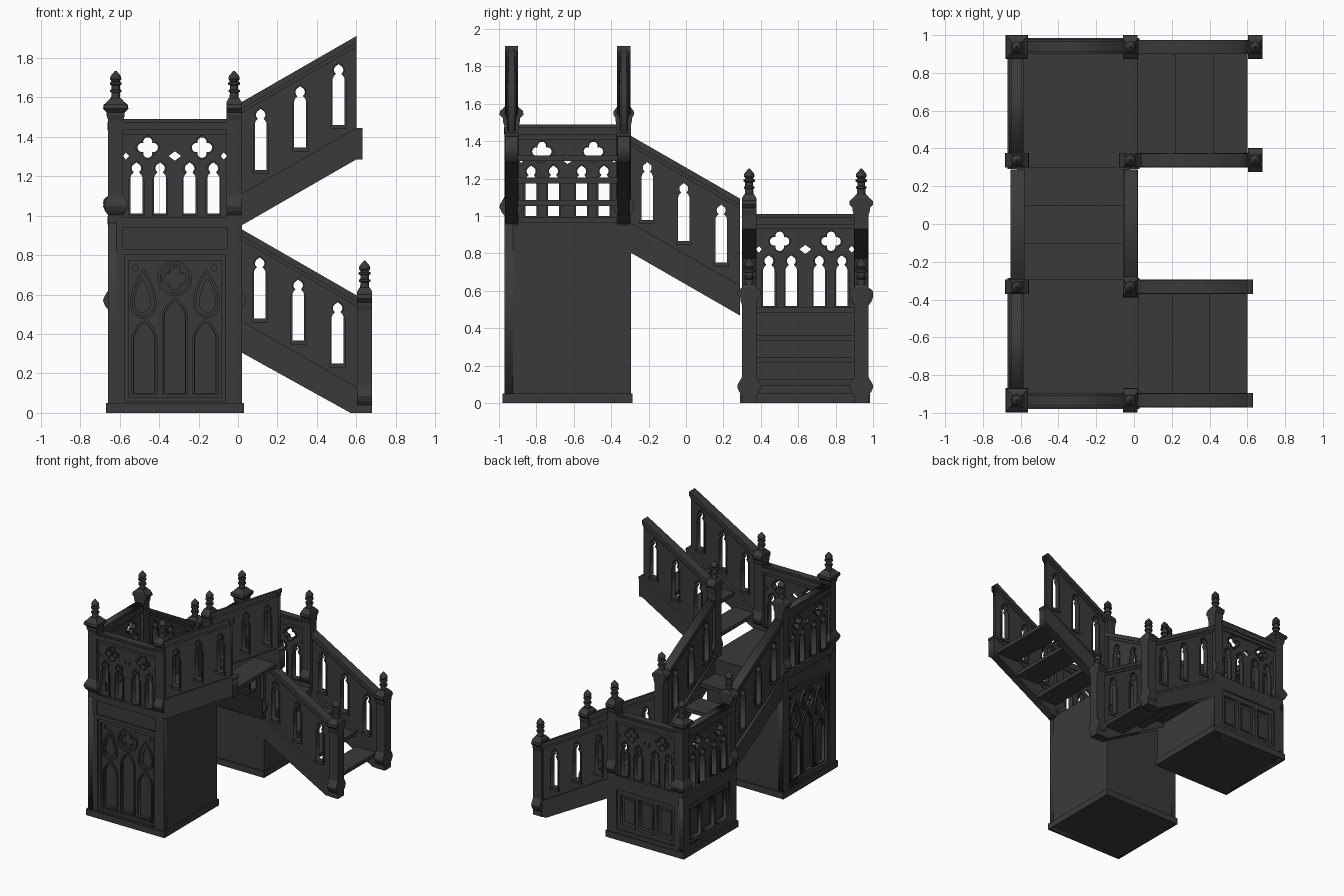
import bpy, bmesh, math
from mathutils import Matrix, Vector

cube = bpy.data.objects.get("Cube")
if cube:
    bpy.data.objects.remove(cube, do_unlink=True)

STONE = (0.042, 0.042, 0.042, 1)
stone = bpy.data.materials.new("dark_stone")
stone.use_nodes = True
stone.diffuse_color = STONE
bsdf = stone.node_tree.nodes["Principled BSDF"]
bsdf.inputs["Base Color"].default_value = STONE
bsdf.inputs["Roughness"].default_value = 0.8
X, Y, UP = Vector((1, 0, 0)), Vector((0, 1, 0)), Vector((0, 0, 1))


def add(name, mesh):
    mesh.materials.clear()
    mesh.materials.append(stone)
    ob = bpy.data.objects.new(name, mesh)
    bpy.context.collection.objects.link(ob)
    return ob


def box(name, x0, x1, y0, y1, z0, z1):
    bm = bmesh.new()
    bmesh.ops.create_cube(bm, size=1)
    bmesh.ops.scale(bm, vec=(x1 - x0, y1 - y0, z1 - z0), verts=bm.verts)
    bmesh.ops.translate(bm, vec=((x0 + x1) / 2, (y0 + y1) / 2, (z0 + z1) / 2), verts=bm.verts)
    mesh = bpy.data.meshes.new(name)
    bm.to_mesh(mesh)
    bm.free()
    return add(name, mesh)


def frame(origin, u):
    """Upright drawing plane: local x runs along u, local y up, local z outward."""
    n = u.cross(UP)
    return Matrix.Translation(origin) @ Matrix((u, UP, n)).transposed().to_4x4()


def plate(name, m, outlines, d0, d1):
    """Slab between depths d0 and d1; every outline after the first is a hole or island."""
    cu = bpy.data.curves.new(name, "CURVE")
    cu.dimensions, cu.fill_mode, cu.extrude = "2D", "BOTH", (d1 - d0) / 2
    for pts in outlines:
        sp = cu.splines.new("POLY")
        sp.points.add(len(pts) - 1)
        for p, (a, b) in zip(sp.points, pts):
            p.co = (a, b, 0, 1)
        sp.use_cyclic_u = True
    tmp = bpy.data.objects.new(name + "_curve", cu)
    bpy.context.collection.objects.link(tmp)
    bpy.context.view_layer.update()
    mesh = bpy.data.meshes.new_from_object(tmp.evaluated_get(bpy.context.evaluated_depsgraph_get()))
    bpy.data.objects.remove(tmp, do_unlink=True)
    ob = add(name, mesh)
    ob.matrix_world = m @ Matrix.Translation((0, 0, (d0 + d1) / 2))
    return ob


# Outline shapes
def rect(a0, a1, b0, b1):
    return [(a0, b0), (a1, b0), (a1, b1), (a0, b1)]


def ellipse(c, z, r, s, n=24):
    return [(c + r * math.cos(i * math.tau / n), z + s * math.sin(i * math.tau / n)) for i in range(n)]


def mirrored(c, half):
    return [(c + a, b) for a, b in half] + [(c - a, b) for a, b in reversed(half) if a > 1e-6]


def lancet(c, z0, z1, w):
    half = [(w, z0), (w, z1 - 2.5 * w), (0.85 * w, z1 - 2.1 * w)]
    for i in range(7):
        t = math.radians(-55 + i * 20)
        half.append((0.8 * w * math.cos(t), z1 - w + 0.8 * w * math.sin(t)))
    return mirrored(c, half + [(0, z1)])


def arch(c, z0, zs, z1, w):
    return mirrored(c, [(w, z0)] + [(w * (1 - (i / 8) ** 2), zs + (z1 - zs) * i / 8) for i in range(9)])


def drop(c, zs, z1, w):
    low = [(w * math.sin(i * math.pi / 10), zs - w * math.cos(i * math.pi / 10)) for i in range(5)]
    return mirrored(c, low + [(w * (1 - (i / 6) ** 2), zs + (z1 - zs) * i / 6) for i in range(7)])


def quatrefoil(c, z, r):
    pts = []
    for k in range(4):
        q = k * math.pi / 2
        for i in range(9):
            t = q + math.radians(-105 + i * 26.25)
            pts.append((c + r * (0.55 * math.cos(q) + 0.45 * math.cos(t)),
                        z + r * (0.55 * math.sin(q) + 0.45 * math.sin(t))))
    return pts


# Wall faces
def window_face(name, m, h):
    wall, pane = rect(-h, h, 0, 0.965), rect(-0.235, 0.235, 0.08, 0.77)
    plate(name + "_wall", m, [wall, pane], -0.045, -0.012)
    plate(name + "_frame", m, [wall, rect(-0.265, 0.265, 0.83, 0.94), rect(-0.255, 0.255, 0.06, 0.8)], -0.012, 0)
    lights = [(-0.155, 0.46), (0, 0.57), (0.155, 0.46)]
    holes = [arch(c, 0.1, t - 0.09, t, 0.052) for c, t in lights]
    holes += [drop(s * 0.165, 0.55, 0.68, 0.04) for s in (-1, 1)]
    holes += [drop(s * 0.2, 0.73, 0.755, 0.012) for s in (-1, 1)]
    plate(name + "_tracery", m, [pane] + holes + [quatrefoil(0, 0.68, 0.06)], -0.045, -0.028)
    for c, t in lights:
        plate(name + "_light_moulding", m, [arch(c, 0.09, t - 0.09, t + 0.022, 0.066),
                                            arch(c, 0.1, t - 0.09, t + 0.004, 0.055)], -0.028, -0.016)
    for s in (-1, 1):
        plate(name + "_dagger_moulding", m, [drop(s * 0.16, 0.55, 0.73, 0.068), drop(s * 0.16, 0.55, 0.71, 0.055)],
              -0.028, -0.014)
    plate(name + "_rose_ring", m, [ellipse(0, 0.68, 0.088, 0.088), ellipse(0, 0.68, 0.074, 0.074)], -0.028, -0.01)
    plate(name + "_rose", m, [quatrefoil(0, 0.68, 0.07), quatrefoil(0, 0.68, 0.056)], -0.028, -0.018)


def panel_face(name, m, h):
    wall = rect(-h, h, 0, 0.485)
    cells = [rect(c - 0.068, c + 0.068, 0.11, 0.36) for c in (-0.163, 0, 0.163)]
    plate(name + "_wall", m, [wall] + cells, -0.045, -0.012)
    plate(name + "_frame", m, [wall, rect(-0.255, 0.255, 0.08, 0.4)], -0.012, 0)
    for c in (-0.163, 0, 0.163):
        plate(name + "_panel", m, [rect(c - 0.045, c + 0.045, 0.14, 0.33)], -0.045, -0.03)


def balustrade(name, m, z):
    h = 0.27
    slots = [(c, z + 0.04, z + 0.31, 0.03) for c in (-0.195, -0.075, 0.075, 0.195)]
    foils = [(c, z + 0.385) for c in (-0.1375, 0.1375)]
    gems = [ellipse(0, z + 0.342, 0.032, 0.024, 4)]
    gems += [ellipse(s * 0.248, z + 0.342, 0.016, 0.018, 4) for s in (-1, 1)]
    plate(name + "_tracery", m, [rect(-h, h, z, z + 0.48)] + [lancet(*s) for s in slots]
          + [quatrefoil(c, b, 0.052) for c, b in foils] + gems, -0.048, -0.024)
    rings = []
    for c, a, b, w in slots:
        rings += [lancet(c, a - 0.008, b + 0.01, w + 0.01), lancet(c, a, b, w)]
    for c, b in foils:
        rings += [quatrefoil(c, b, 0.062), quatrefoil(c, b, 0.052)]
    for d in (-0.058, -0.024):
        plate(name + "_moulding", m, rings, d, d + 0.01)
    for a, b, d in ((0, 0.032, 0), (0.45, 0.475, 0.008), (0.475, 0.515, -0.002), (0.515, 0.53, 0.008)):
        plate(name + "_rail", m, [rect(-h, h, z + a, z + b)], -0.072 + d, -d)


# Newel posts: lofted square shaft with sunk panels, topped by a round finial
def loft(bm, sections, n):
    rings = []
    k = math.sqrt(2) if n == 4 else 1
    for z, rx, ry in sections:
        angles = [(i + 0.5) * math.tau / n for i in range(n)]
        rings.append([bm.verts.new((k * rx * math.cos(t), k * ry * math.sin(t), z)) for t in angles])
    bands = [[bm.faces.new((a[i], a[(i + 1) % n], b[(i + 1) % n], b[i])) for i in range(n)]
             for a, b in zip(rings, rings[1:])]
    bm.faces.new(rings[0][::-1])
    bm.faces.new(rings[-1])
    return bands


def newel(x, y, z, fx, fy):
    bm = bmesh.new()
    r = 0.038
    steps = [(0, 0), (0.04, 0), (0.06, 0.6), (0.085, 1), (0.1, 0.9), (0.14, 0), (0.52, 0),
             (0.545, 0.3), (0.56, 0.3), (0.58, 1), (0.6, 0.9), (0.615, 0.2)]
    bands = loft(bm, [(h, r + t * (fx - r), r + t * (fy - r)) for h, t in steps] + [(0.635, 0.026, 0.026)], 4)
    bmesh.ops.inset_individual(bm, faces=bands[5], thickness=0.014, depth=-0.009)
    finial = [(0.63, 0.024), (0.662, 0.022), (0.665, 0.03), (0.675, 0.03), (0.678, 0.022), (0.698, 0.022),
              (0.702, 0.031), (0.712, 0.031), (0.718, 0.021), (0.73, 0.03), (0.745, 0.027), (0.76, 0.014), (0.772, 0.004)]
    loft(bm, [(h, q, q) for h, q in finial], 12)
    mesh = bpy.data.meshes.new("newel_post")
    bm.to_mesh(mesh)
    bm.free()
    add("newel_post", mesh).location = (x, y, z)


# Sloping side of a flight, drawn downhill from its upper end
def flight_side(name, m, top, ext=0.0):
    def band(a, b, u0, u1=0.585):
        us = [u0, 0, 0.55, u1] if u0 < 0 else [0, 0.55, u1]
        line = [(u, top - 0.575 * max(u, 0)) for u in us]
        return [(u, max(0, t - b)) for u, t in line] + [(u, t - a) for u, t in reversed(line)]
    slots = []
    for u in (0.09, 0.285, 0.485):
        t = top - 0.575 * u
        slots.append((u, t - 0.4, t - 0.09, 0.03))
    plate(name + "_panel", m, [band(0.01, 0.5, 0)] + [lancet(*s) for s in slots], -0.015, 0.015)
    plate(name + "_handrail", m, [band(0, 0.035, 0)], -0.036, 0.036)
    plate(name + "_rail_moulding", m, [band(0.035, 0.055, 0)], -0.026, 0.026)
    plate(name + "_stringer", m, [band(0.485, 0.625, -ext)], -0.034, 0.034)
    plate(name + "_stringer_cap", m, [band(0.465, 0.485, -ext)], -0.038, 0.038)
    for u, a, b, w in slots:
        ring = [lancet(u, a - 0.008, b + 0.01, w + 0.009), lancet(u, a, b, w)]
        plate(name + "_slot_moulding", m, [ring[0], ring[1]], -0.023, 0.023)
        plate(name + "_sill", m, [rect(u - 0.042, u + 0.042, a - 0.02, a)], -0.028, 0.028)


HIGH, LOW = 0.965, 0.485

# Tall front tower and low rear landing
box("tower_core", -0.62, 0.02, -0.93, -0.295, 0, HIGH)
box("tower_plinth", -0.67, 0.03, -0.98, -0.285, 0, 0.05)
box("landing_core", -0.62, 0.02, 0.3, 0.935, 0, LOW)
box("landing_plinth", -0.67, 0.03, 0.29, 0.985, 0, 0.05)
tower_front = frame((-0.32, -0.97, 0), X)
tower_left = frame((-0.66, -0.633, 0), -Y)
landing_back = frame((-0.32, 0.975, 0), -X)
landing_left = frame((-0.66, 0.638, 0), -Y)
window_face("tower_front", tower_front, 0.34)
window_face("tower_left", tower_left, 0.337)
panel_face("landing_back", landing_back, 0.34)
panel_face("landing_left", landing_left, 0.337)
for nm, m, z in (("tower_front", tower_front, HIGH), ("tower_left", tower_left, HIGH),
                 ("landing_back", landing_back, LOW), ("landing_left", landing_left, LOW)):
    balustrade(nm + "_balustrade", m, z - 0.005)

# Newels, flared only on their open sides
N, F = 0.038, 0.064
for x, y, z, fx, fy in ((-0.62, -0.933, HIGH, 0.06, F), (-0.02, -0.933, HIGH, N, F),
                        (-0.62, -0.333, HIGH, F, N), (-0.02, -0.333, HIGH, N, 0.055),
                        (-0.62, 0.338, LOW, F, N), (-0.02, 0.338, LOW, 0.06, N),
                        (-0.62, 0.937, LOW, 0.06, F), (-0.02, 0.937, LOW, N, F),
                        (0.642, 0.338, 0, N, F), (0.642, 0.937, 0, N, F)):
    newel(x, y, z - 0.003 if z else 0, fx, fy)

# Three flights: lower at the rear, middle on the left, upper at the front
for i, y in enumerate((0.338, 0.937)):
    flight_side("lower_flight_side", frame((0.02, y, 0), X), 0.93)
for x in (-0.617, -0.017):
    flight_side("middle_flight_side", frame((x, -0.297, 0), Y), 1.43)
for y in (-0.933, -0.333):
    flight_side("upper_flight_side", frame((0.6, y, 0), -X), 1.91, 0.03)
for i in range(3):
    a = 0.02 + 0.2 * i
    box("lower_tread", a, min(a + 0.2, 0.6), 0.33, 0.94, 0.335 - 0.12 * i, 0.365 - 0.12 * i)
    b = 0.2 * i
    box("upper_tread", max(b, 0.02), b + 0.2, -0.94, -0.33, 1.055 + 0.12 * i, 1.085 + 0.12 * i)
    box("middle_tread", -0.62, -0.02, -0.3 + b, -0.1 + b, 0.815 - 0.12 * i, 0.845 - 0.12 * i)
